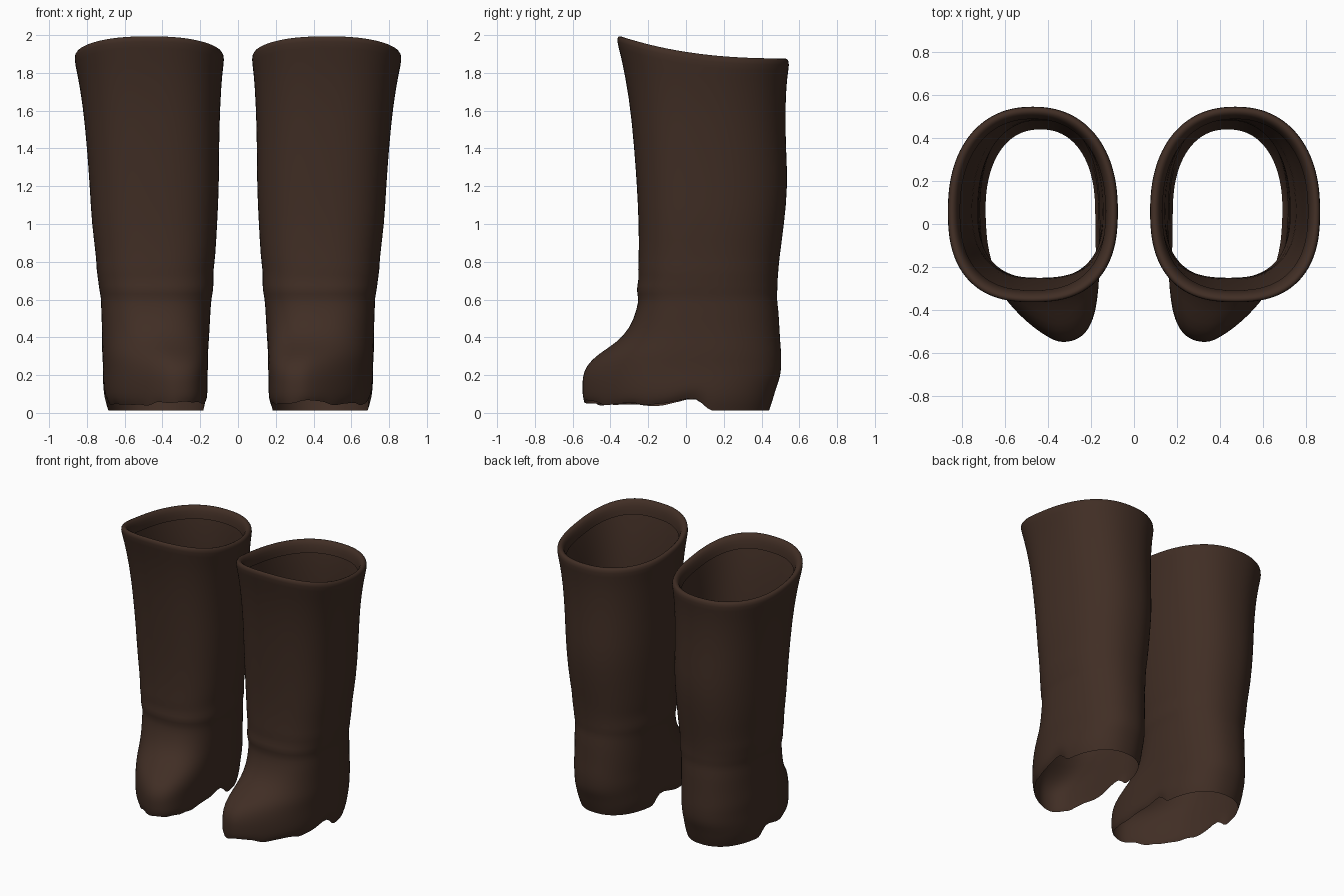
import bpy, bmesh, math, random

cube = bpy.data.objects.get("Cube")
if cube:
    bpy.data.objects.remove(cube, do_unlink=True)

random.seed(4)
SEGMENTS = 56

leather = bpy.data.materials.new("dark_brown_leather")
leather.use_nodes = True
brown = (0.052, 0.027, 0.018, 1)
leather.diffuse_color = brown
shader = leather.node_tree.nodes["Principled BSDF"]
shader.inputs["Base Color"].default_value = brown
shader.inputs["Roughness"].default_value = 0.8

# Sections from sole edge to cuff: height, front, back, outer side, inner side
SECTIONS = [
    (0.00, -.54, .44, .69, .18),
    (0.07, -.55, .46, .71, .165),
    (0.14, -.55, .48, .715, .165),
    (0.19, -.55, .50, .715, .165),
    (0.25, -.53, .505, .715, .16),
    (0.31, -.47, .505, .72, .16),
    (0.37, -.37, .50, .72, .155),
    (0.45, -.295, .495, .72, .15),
    (0.55, -.26, .49, .725, .145),
    (0.61, -.25, .48, .725, .14),
    (0.65, -.265, .485, .735, .13),
    (0.70, -.25, .485, .74, .13),
    (0.76, -.255, .49, .75, .13),
    (0.82, -.25, .495, .75, .12),
    (1.00, -.25, .52, .775, .11),
    (1.20, -.26, .54, .785, .10),
    (1.40, -.275, .53, .80, .10),
    (1.60, -.30, .525, .82, .095),
    (1.78, -.345, .535, .852, .083),
    (1.85, -.37, .55, .87, .07),
]


def smooth(value, low, high):
    t = min(1, max(0, (value - low) / (high - low)))
    return t * t * (3 - 2 * t)


def sole_edge(y):
    """Height of the open lower edge: heel, arch, ball and toe."""
    if y > 0.09:
        return 0.012
    return 0.045 + 0.055 * smooth(y, -0.12, 0.08) + 0.015 * smooth(-y, 0.4, 0.55)


def section(z, front, back, outer, inner, inset=0):
    """One closed ring, rounder at the heel and squarer at the shin."""
    cx, hx = (outer + inner) / 2, (outer - inner) / 2 - inset
    toe = max(0, -0.27 - front) * (1 - smooth(z, 0.6, 1))
    cy = 0.06
    points = []
    for i in range(SEGMENTS):
        a = math.tau * i / SEGMENTS
        c, s = math.cos(a), math.sin(a)
        power = 2 / 2.5 if s < 0 else 2 / 2.25
        u = math.copysign(abs(c) ** power, c)
        v = math.copysign(abs(s) ** power, s)
        reach = back - cy - inset if s > 0 else cy - front - inset
        x, y = cx + hx * u, cy + reach * v
        # the toe leans towards the inner side
        if s < 0:
            x -= 0.32 * toe * v * v
            y += 0.45 * toe * max(0, u) * v * v
        # the cuff rises towards the shin
        lift = 0.125 * max(0, (0.55 - y) / 0.92) ** 2.5 * smooth(z, 1.3, 1.8)
        points.append((x, y, z + lift))
    return points


def make_boot(name, side):
    rings = [section(*row) for row in SECTIONS]
    # lower edge follows the heel and arch, slightly frayed in front
    frayed = []
    for x, y, z in rings[0]:
        fray = random.uniform(-0.012, 0.012) if y < 0.09 else 0
        frayed.append((x, y, sole_edge(y) + fray))
    rings[0] = frayed
    for ring, gap in zip(rings[1:4], (0.03, 0.06, 0.08)):
        ring[:] = [(x, y, max(z, sole_edge(y) + gap)) for x, y, z in ring]
    # rounded lip and inner hem
    cuff = SECTIONS[-1][1:]
    for z, inset in ((1.877, 0.012), (1.878, 0.035), (1.85, 0.055), (1.79, 0.062)):
        rings.append(section(z, *cuff, inset))

    bm = bmesh.new()
    loops = [[bm.verts.new((side * x, y, z)) for x, y, z in ring] for ring in rings]
    for lower, upper in zip(loops, loops[1:]):
        for i in range(SEGMENTS):
            j = (i + 1) % SEGMENTS
            face = [lower[i], lower[j], upper[j], upper[i]]
            bm.faces.new(face if side > 0 else face[::-1]).smooth = True
    mesh = bpy.data.meshes.new(name)
    bm.to_mesh(mesh)
    bm.free()
    mesh.materials.append(leather)
    boot = bpy.data.objects.new(name, mesh)
    bpy.context.collection.objects.link(boot)
    soften = boot.modifiers.new("soften", 'SUBSURF')
    soften.levels = soften.render_levels = 1


make_boot("left_boot", 1)
make_boot("right_boot", -1)
